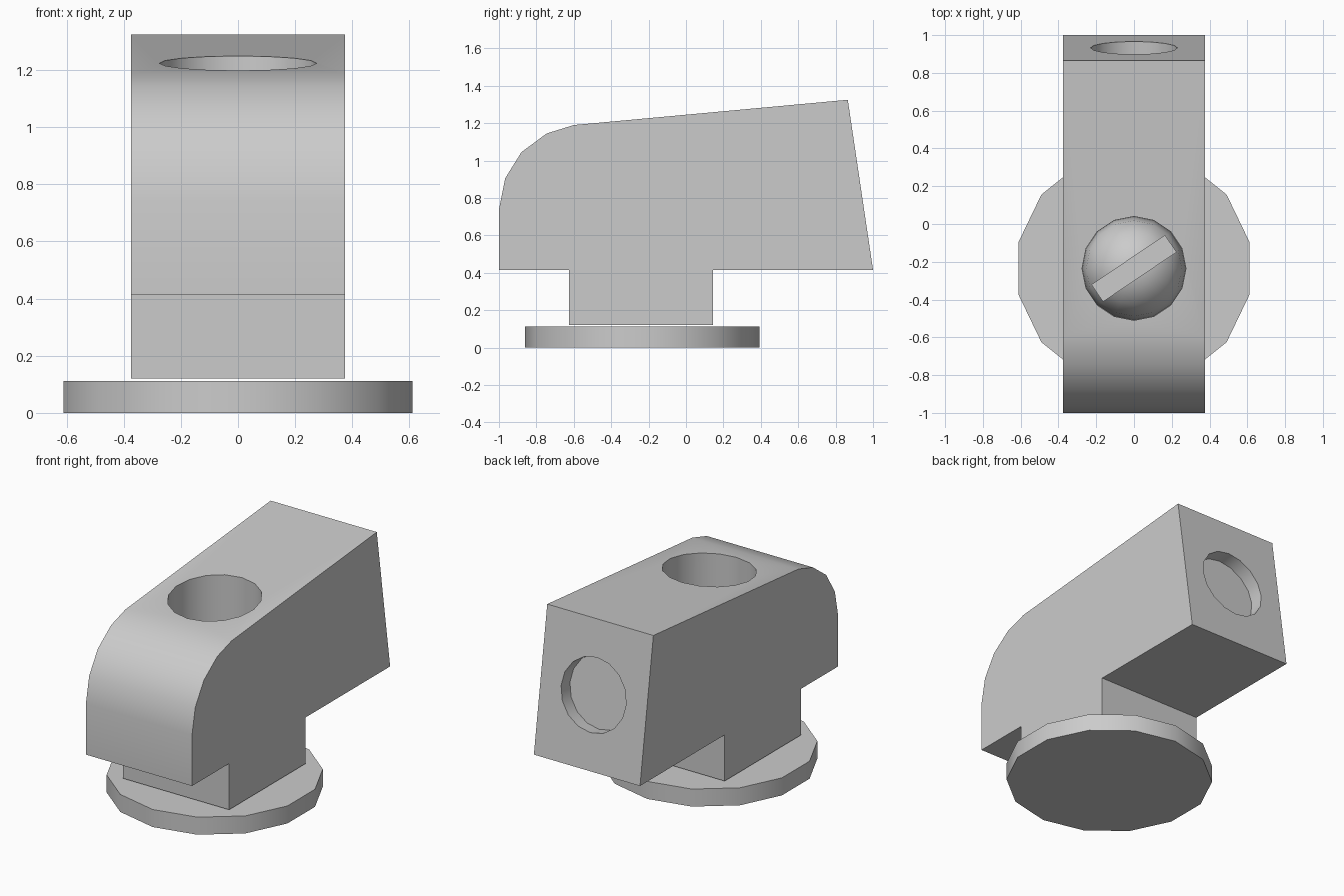
import bpy, bmesh, math

cube = bpy.data.objects.get("Cube")
if cube:
    bpy.data.objects.remove(cube, do_unlink=True)

GREY = (0.6, 0.6, 0.6, 1.0)
grey = bpy.data.materials.new("plain grey")
grey.use_nodes = True
grey.diffuse_color = GREY
grey.node_tree.nodes["Principled BSDF"].inputs["Base Color"].default_value = GREY

AXIS_Y = -0.235      # shared vertical axis of base, bore and screw
HALF_WIDTH = 0.375


def finish(obj, name):
    obj.name = name
    obj.data.materials.clear()
    obj.data.materials.append(grey)
    bpy.ops.object.select_all(action='DESELECT')
    obj.select_set(True)
    bpy.context.view_layer.objects.active = obj
    bpy.ops.object.shade_smooth_by_angle(angle=math.radians(30))
    return obj


def cylinder(radius, depth, location, sides, tilt=0):
    bpy.ops.mesh.primitive_cylinder_add(vertices=sides, radius=radius, depth=depth,
                                        location=location, rotation=(tilt, 0, 0))
    return bpy.context.object


def extrude_profile(name, points):
    """Extrude a (y, z) outline across the full width."""
    bm = bmesh.new()
    face = bm.faces.new([bm.verts.new((-HALF_WIDTH, y, z)) for y, z in points])
    side = bmesh.ops.extrude_face_region(bm, geom=[face])["geom"]
    verts = [v for v in side if isinstance(v, bmesh.types.BMVert)]
    bmesh.ops.translate(bm, verts=verts, vec=(2 * HALF_WIDTH, 0, 0))
    bmesh.ops.recalc_face_normals(bm, faces=bm.faces)
    mesh = bpy.data.meshes.new(name)
    bm.to_mesh(mesh)
    bm.free()
    obj = bpy.data.objects.new(name, mesh)
    bpy.context.collection.objects.link(obj)
    return obj


def cut(obj, cutter):
    cutter.hide_render = True
    mod = obj.modifiers.new("cut", 'BOOLEAN')
    mod.operation = 'DIFFERENCE'
    mod.solver = 'EXACT'
    mod.object = cutter
    bpy.context.view_layer.objects.active = obj
    bpy.ops.object.modifier_apply(modifier=mod.name)
    bpy.data.objects.remove(cutter, do_unlink=True)


# Round base plate
finish(cylinder(0.627, 0.112, (0, AXIS_Y, 0.056), 14), "base_plate")

# Body with rounded nose and narrower stem, as one outline
body = extrude_profile("body", [
    (-0.625, 0.12), (0.145, 0.12), (0.145, 0.415), (1.0, 0.415),
    (0.865, 1.325), (-0.6, 1.19), (-0.745, 1.145), (-0.88, 1.045),
    (-0.967, 0.905), (-1.0, 0.74), (-1.0, 0.415), (-0.625, 0.415)])

# Vertical bore and shallow recess square to the sloping back
cut(body, cylinder(0.275, 1.0, (0, AXIS_Y, 1.0), 16))
tilt = math.atan2(1.0 - 0.865, 1.325 - 0.415)
cut(body, cylinder(0.23, 0.18, (0, 0.932, 0.87), 16, math.pi / 2 - tilt + 2 * tilt))
finish(body, "body")

# Domed screw head at the bottom of the bore, with a raised bar
bpy.ops.mesh.primitive_uv_sphere_add(segments=16, ring_count=8, radius=0.274,
                                     location=(0, AXIS_Y, 0.5))
finish(bpy.context.object, "screw_dome")
bpy.ops.mesh.primitive_cube_add(size=1, location=(0, AXIS_Y, 0.7),
                                rotation=(0, 0, math.radians(34)))
bar = bpy.context.object
bar.scale = (0.47, 0.11, 0.18)
finish(bar, "screw_bar")
